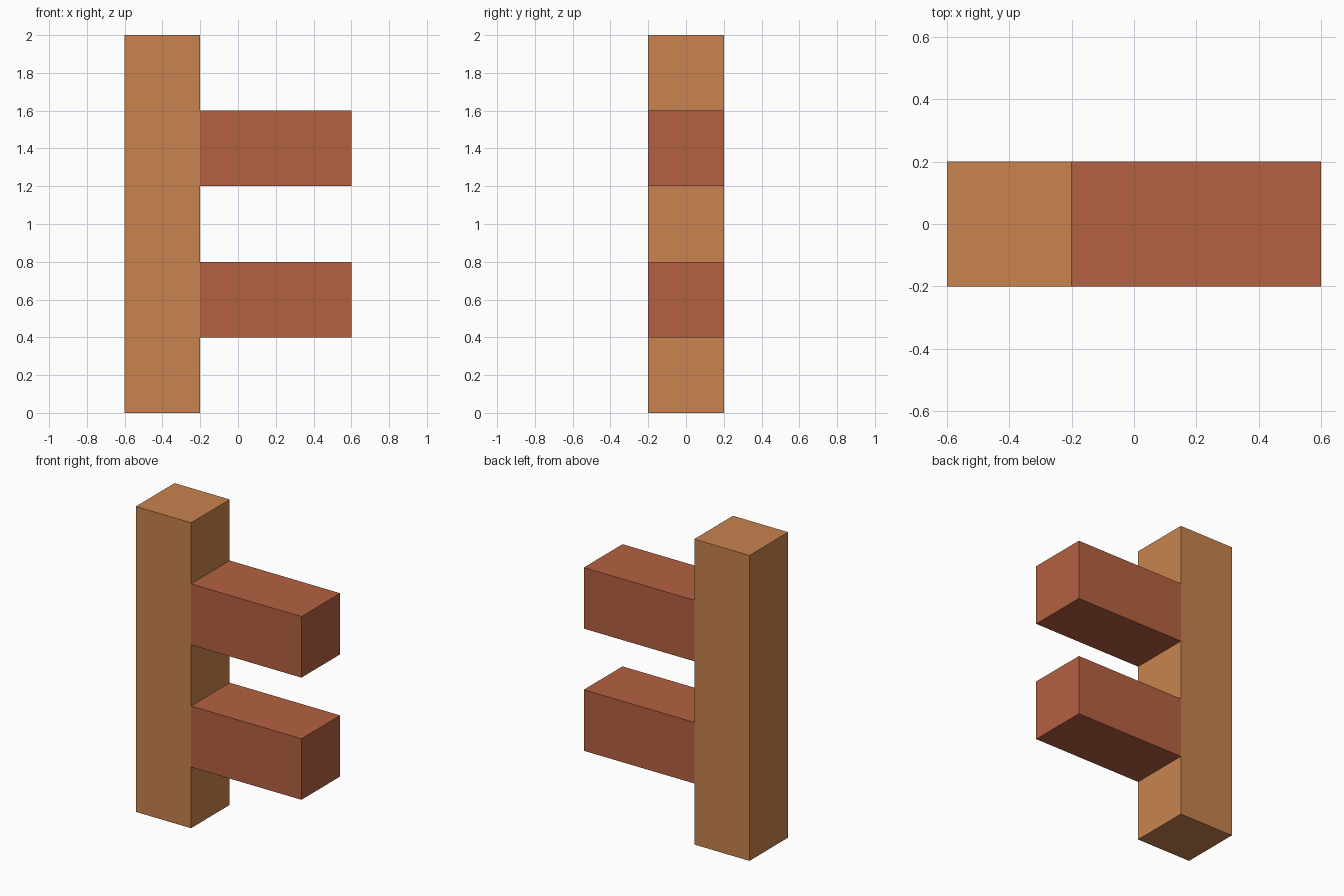
import bpy

if "Cube" in bpy.data.objects:
    bpy.data.objects.remove(bpy.data.objects["Cube"])


def make_material(name, color):
    mat = bpy.data.materials.new(name)
    mat.diffuse_color = (*color, 1.0)
    mat.use_nodes = True
    mat.node_tree.nodes["Principled BSDF"].inputs["Base Color"].default_value = mat.diffuse_color
    return mat


def add_box(name, size, center, mat):
    bpy.ops.mesh.primitive_cube_add(size=1, location=center)
    box = bpy.context.object
    box.name = name
    box.scale = size
    bpy.ops.object.transform_apply(location=False, rotation=False, scale=True)
    box.data.materials.append(mat)
    return box


tan = make_material("tan", (0.578, 0.227, 0.076))
rust = make_material("rust red", (0.462, 0.119, 0.053))

# Upright post
add_box("post", (0.4, 0.4, 2.0), (-0.4, 0, 1.0), tan)

# Two arms reaching out to the right
for name, z in (("lower_arm", 0.6), ("upper_arm", 1.4)):
    add_box(name, (0.8, 0.4, 0.4), (0.2, 0, z), rust)
